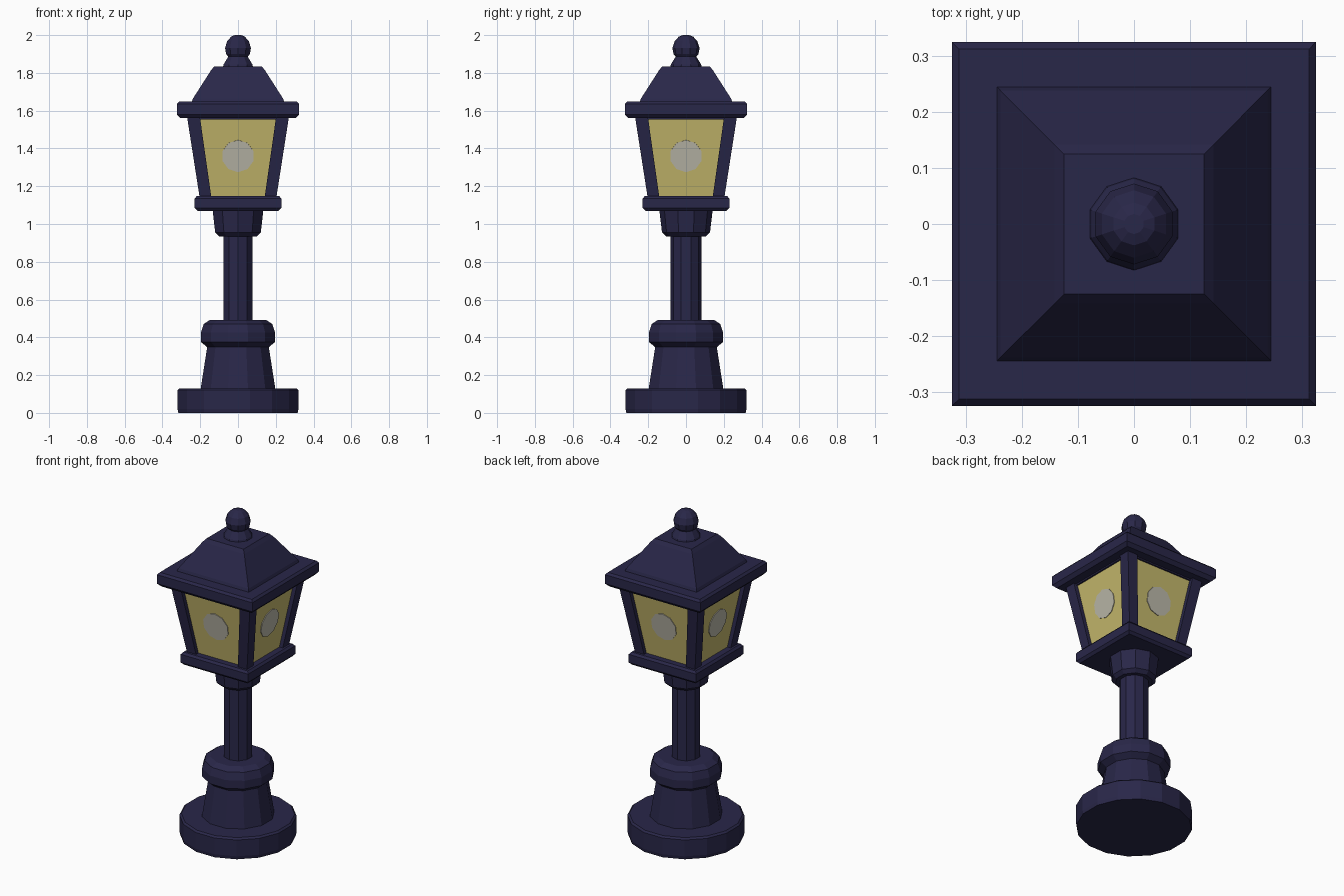
import bpy, math
from mathutils import Matrix, Vector

if "Cube" in bpy.data.objects:
    bpy.data.objects.remove(bpy.data.objects["Cube"])


def material(name, rgb):
    m = bpy.data.materials.new(name)
    m.diffuse_color = (*rgb, 1)
    m.use_nodes = True
    m.node_tree.nodes["Principled BSDF"].inputs["Base Color"].default_value = m.diffuse_color
    return m


NAVY = material("dark navy metal", (0.022, 0.020, 0.066))
GLASS = material("warm yellow glass", (0.56, 0.48, 0.15))
GLOW = material("pale bulb glow", (0.50, 0.48, 0.40))


def make(name, verts, faces, mat):
    me = bpy.data.meshes.new(name)
    me.from_pydata(verts, [], faces)
    me.materials.append(mat)
    ob = bpy.data.objects.new(name, me)
    bpy.context.collection.objects.link(ob)
    return ob


def loft(name, rings, n, mat=NAVY):
    """Stack n-sided rings given as (radius, z) or (radius, z, cx, cy); square rings use half-width."""
    verts, faces = [], []
    for ring in rings:
        r, z, cx, cy = ring if len(ring) == 4 else (*ring, 0, 0)
        r = r / math.cos(math.pi / 4) if n == 4 else r
        for i in range(n):
            a = 2 * math.pi * (i + 0.5) / n
            verts.append((cx + r * math.cos(a), cy + r * math.sin(a), z))
    for k in range(len(rings) - 1):
        for i in range(n):
            j = (i + 1) % n
            faces.append((k * n + i, k * n + j, (k + 1) * n + j, (k + 1) * n + i))
    faces.append(tuple(reversed(range(n))))
    faces.append(tuple(range(len(verts) - n, len(verts))))
    return make(name, verts, faces, mat)


# Foot and column
loft("foot_disc", [(.322, 0), (.326, .02), (.326, .12), (.315, .13)], 16)
loft("pedestal", [(.205, .125), (.167, .36)], 12)
loft("pedestal_ring", [(.165, .345), (.203, .375), (.203, .425), (.188, .47), (.155, .492)], 12)
loft("column", [(.082, .48), (.082, .95)], 10)
loft("collar", [(.105, .935), (.127, .955), (.142, 1.08)], 10)

# Lantern tray, glass and corner bars
loft("lantern_tray", [(.215, 1.07), (.229, 1.085), (.229, 1.135), (.218, 1.148)], 4)
Z0, Z1, G0, G1 = 1.14, 1.57, .180, .245
loft("lantern_glass", [(G0, Z0), (G1, Z1)], 4, GLASS)
for sx in (-1, 1):
    for sy in (-1, 1):
        loft("corner_bar", [(.031, Z0, sx * .172, sy * .172),
                            (.034, Z1, sx * .236, sy * .236)], 4)
loft("glass_top_rail", [(.252, 1.552), (.255, 1.58)], 4)

# Bulb glow plates lying on the sloped panes
tilt = math.atan2(G1 - G0, Z1 - Z0)
zc = 1.36
dist = G0 + (G1 - G0) * (zc - Z0) / (Z1 - Z0)
for q in range(4):
    plate = loft("bulb_glow", [(.086, -.002), (.086, .004)], 10, GLOW)
    plate.data.transform(Matrix.Rotation(q * math.pi / 2, 4, 'Z')
                         @ Matrix.Translation(Vector((0, -dist, zc)))
                         @ Matrix.Rotation(math.pi / 2 + tilt, 4, 'X'))

# Roof slab, hipped roof and finial
loft("roof_slab", [(.305, 1.56), (.324, 1.58), (.324, 1.635), (.312, 1.648)], 4)
loft("roof", [(.247, 1.64), (.238, 1.665), (.142, 1.815), (.125, 1.835)], 4)
loft("finial_neck", [(.085, 1.825), (.08, 1.845), (.052, 1.89)], 10)
loft("finial_ball", [(.042, 1.87), (.066, 1.9), (.072, 1.932), (.06, 1.968), (.038, 1.992), (.018, 2.0)], 10)
